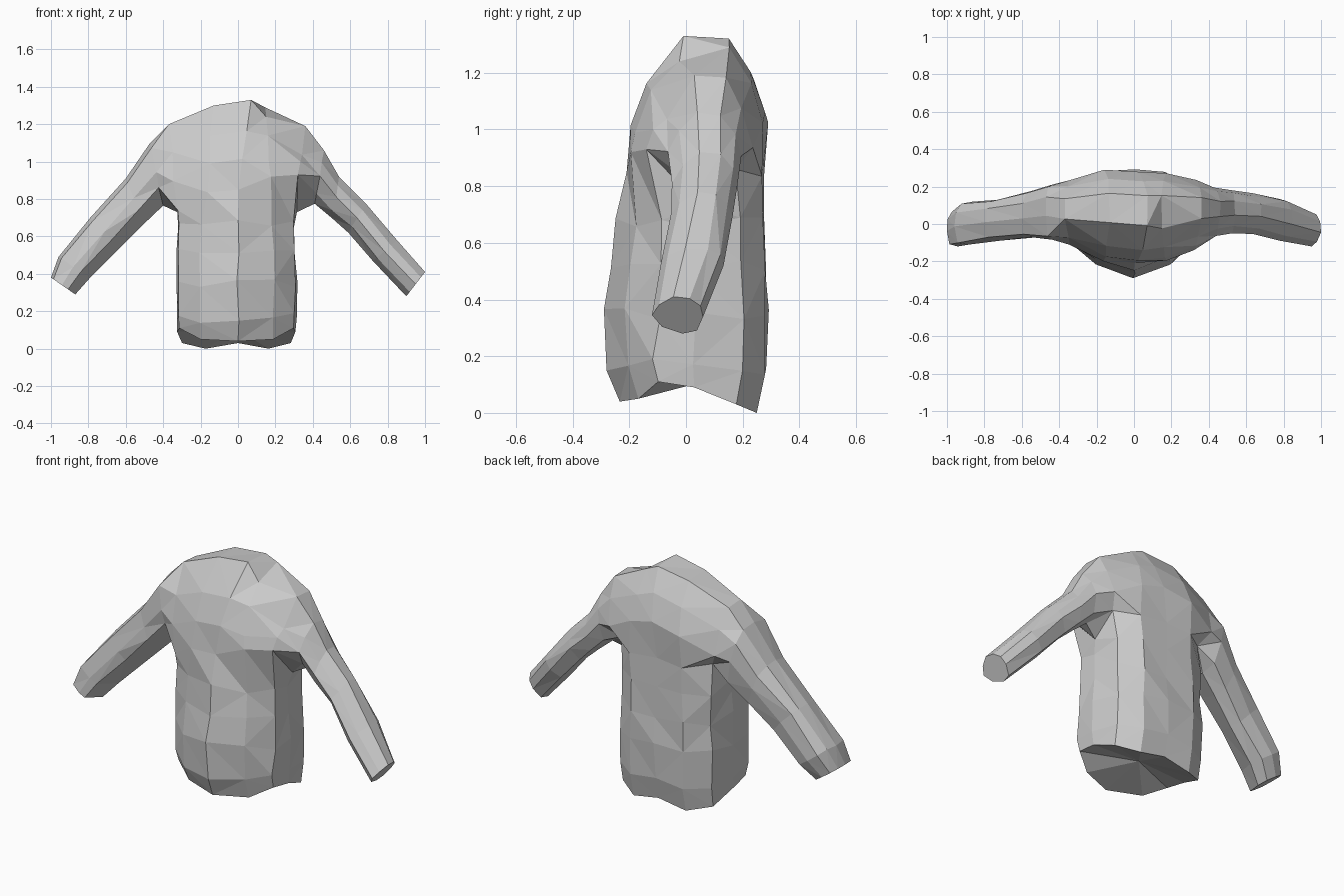
import bpy, bmesh, random
from mathutils import Vector

random.seed(4)


def crease(a=0.007):
    return random.uniform(-a, a)


bm = bmesh.new()


def bridge(a, b, skip=()):
    """Quads between two closed rows of vertices."""
    n = len(a)
    for i in range(n):
        j = (i + 1) % n
        if i not in skip:
            bm.faces.new((a[i], a[j], b[j], b[i]))


def cap(row, offset=(0, 0, 0)):
    """Close an open end with a fan to its middle."""
    c = bm.verts.new(sum((v.co for v in row), Vector()) / len(row) + Vector(offset))
    for i in range(len(row)):
        bm.faces.new((row[i], row[(i + 1) % len(row)], c))


# Sleeves and shoulders: one tube from cuff to cuff
# Stations: top x, top z, bottom x, bottom z, front y, back y
stations = [(-1.0, 0.38, -0.87, 0.29, -0.12, 0.075),
            (-0.96, 0.49, -0.79, 0.38, -0.11, 0.12),
            (-0.79, 0.70, -0.63, 0.54, -0.085, 0.135),
            (-0.60, 0.91, -0.50, 0.67, -0.075, 0.18),
            (-0.47, 1.10, -0.40, 0.765, -0.08, 0.215),
            (-0.37, 1.20, -0.325, 0.73, -0.13, 0.235),
            (-0.13, 1.30, -0.17, 0.82, -0.20, 0.29),
            (0.07, 1.33, 0.0, 0.84, -0.22, 0.28),
            (0.15, 1.29, 0.18, 0.82, -0.20, 0.28),
            (0.36, 1.19, 0.315, 0.73, -0.13, 0.235),
            (0.46, 1.06, 0.41, 0.775, -0.06, 0.19),
            (0.54, 0.92, 0.50, 0.70, -0.045, 0.18),
            (0.68, 0.78, 0.59, 0.62, -0.055, 0.16),
            (0.85, 0.58, 0.72, 0.47, -0.09, 0.13),
            (1.0, 0.41, 0.90, 0.28, -0.12, 0.06)]
# Cross-sections as fractions of depth and height
left_sleeve = [(0, 0.55), (0.06, 0.9), (0.42, 1), (0.74, 0.98), (0.95, 0.8),
               (1, 0.45), (0.92, 0.08), (0.6, 0), (0.03, 0.3)]
right_sleeve = [(0, 0.5), (0.14, 0.78), (0.42, 1), (0.74, 0.95), (0.95, 0.75),
                (1, 0.45), (0.88, 0.08), (0.6, 0), (0.2, 0.18)]
chest = [(0.04, 0.35), (0.16, 0.67), (0.42, 1), (0.74, 0.99), (0.89, 0.74),
         (0.99, 0.44), (0.98, 0.03), (0.5, 0), (0.01, 0.03)]
tube = []
for k, (xt, zt, xb, zb, y0, y1) in enumerate(stations):
    a = 0 if k in (0, 14) else 0.006
    profile = left_sleeve if k < 5 else chest if k < 10 else right_sleeve
    row = []
    for i, (u, v) in enumerate(profile):
        j = 0 if i in (2, 7) else a
        row.append(bm.verts.new((xb + (xt - xb) * v + crease(j),
                                 y0 + (y1 - y0) * u + crease(a),
                                 zb + (zt - zb) * v + crease(j))))
    tube.append(row)
for k in range(len(tube) - 1):
    bridge(tube[k], tube[k + 1], (6, 7) if 5 <= k < 9 else ())
cap(tube[0])
cap(tube[-1])

# Collar notch, back armpit slots and the fold in front of one armpit
tube[8][2].co += Vector((0, -0.02, -0.05))
for k, side in ((5, -1), (9, 1)):
    tube[k][6].co = (0.295 * side, 0.175, 0.86)
tube[8][8].co.z = 0.92
tube[9][8].co = (0.32, -0.14, 0.93)
tube[9][0].co.z = 1.0

# Torso: half section (x, y, hem height), pointed front and flat back
half = [(0, -0.285, 0.04), (0.19, -0.205, 0.05), (0.3, -0.12, 0.11),
        (0.31, 0.03, 0.09), (0.285, 0.185, 0.03), (0.165, 0.26, 0.0),
        (0, 0.265, 0.03)]
section = half + [(-x * 1.06, y, h) for x, y, h in half[-2:0:-1]]

# Levels: height, width scale, front depth scale, back depth scale
levels = [(0.0, 0.99, 0.82, 0.96), (0.13, 1.01, 1.0, 1.05),
          (0.35, 1.01, 1.03, 1.09), (0.52, 0.99, 0.95, 1.06),
          (0.67, 0.98, 0.88, 1.05)]
rings = []
for k, (z, w, f, b) in enumerate(levels):
    ring = []
    for i, (x, y, hem) in enumerate(section):
        y *= f if y < 0 else b
        if i == 2 and k > 1:
            y *= 0.75                     # deeper side on the folded half
        if k == 0:
            p = (x * w, y, hem)
        else:
            p = (x * w + crease(), y + crease(),
                 z + (0.4 * hem if k == 1 else 0) + crease(0.02))
        ring.append(bm.verts.new(p))
    rings.append(ring)
# Top ring is the open underside of the shoulder tube
rings.append([tube[s][p] for s, p in
              ((7, 8), (8, 8), (9, 8), (9, 7), (9, 6), (8, 6),
               (7, 6), (6, 6), (5, 6), (5, 7), (5, 8), (6, 8))])
for a, b in zip(rings, rings[1:]):
    bridge(a, b)
cap(rings[0], (0, 0, 0.05))

bmesh.ops.triangulate(bm, faces=bm.faces[:])
bmesh.ops.recalc_face_normals(bm, faces=bm.faces[:])
mesh = bpy.data.meshes.new("shirt")
bm.to_mesh(mesh)
bm.free()
shirt = bpy.data.objects.new("shirt", mesh)
bpy.context.collection.objects.link(shirt)
